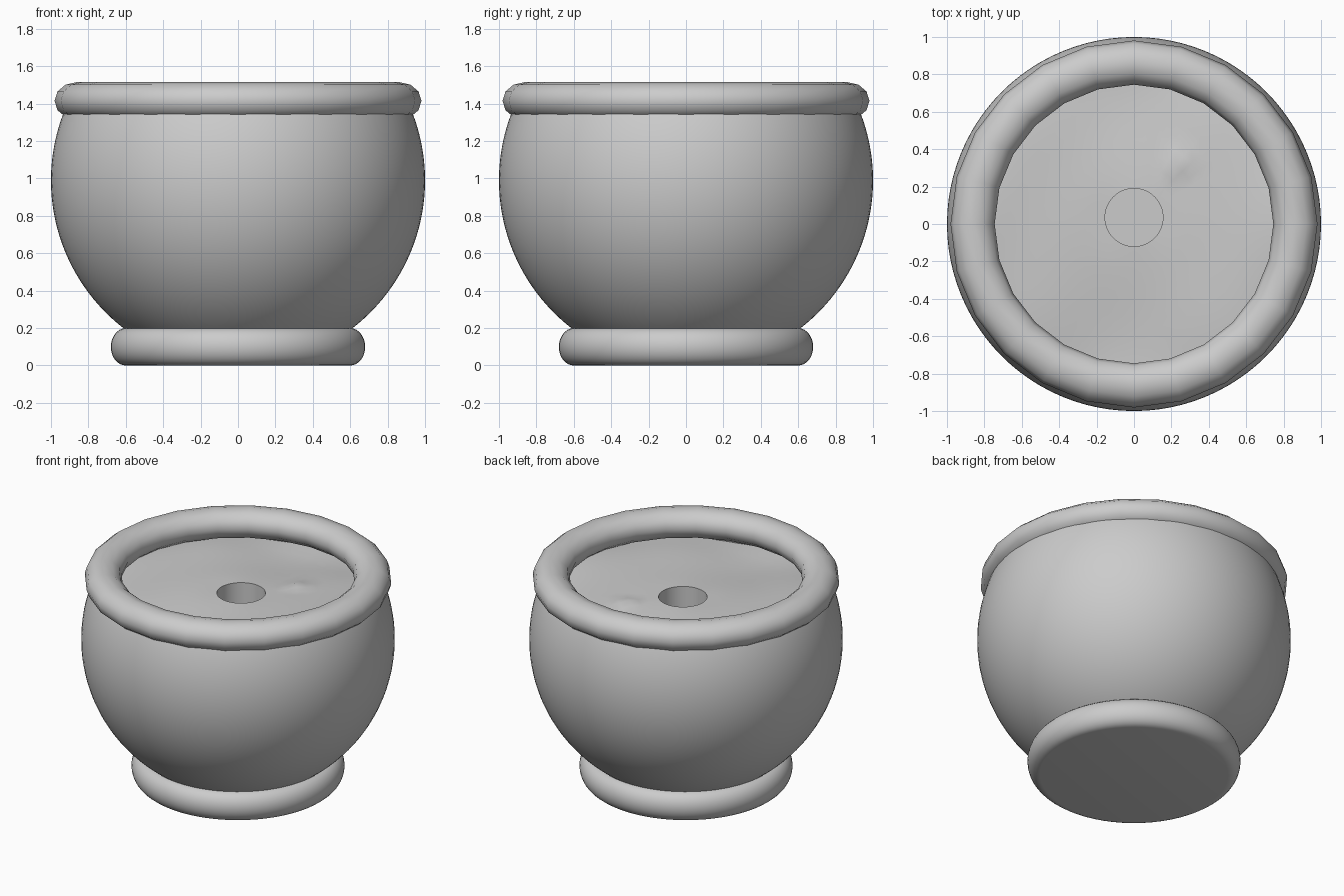
import bpy
import bmesh
import math

cube = bpy.data.objects.get("Cube")
if cube:
    bpy.data.objects.remove(cube)

grey = bpy.data.materials.new("stone grey")
grey.use_nodes = True
colour = (0.6, 0.6, 0.6, 1)
grey.diffuse_color = colour
grey.node_tree.nodes["Principled BSDF"].inputs["Base Color"].default_value = colour


def lathe(name, profile, segments, closed=False, shape=None, angle=40):
    """Turn an (r, z) profile about z; shape can move each point."""
    bm = bmesh.new()
    rings = []
    for r, z in profile:
        if r < 1e-5:
            rings.append([bm.verts.new((0, 0, z))] * segments)
            continue
        ring = []
        for i in range(segments):
            a = math.tau * i / segments
            ring.append(bm.verts.new((r * math.cos(a), r * math.sin(a), z)))
        rings.append(ring)
    pairs = list(zip(rings, rings[1:]))
    if closed:
        pairs.append((rings[-1], rings[0]))
    for low, high in pairs:
        for i in range(segments):
            j = (i + 1) % segments
            corners = dict.fromkeys((low[i], low[j], high[j], high[i]))
            bm.faces.new(list(corners))
    if shape:
        for v in bm.verts:
            v.co = shape(v.co)
    mesh = bpy.data.meshes.new(name)
    bm.to_mesh(mesh)
    bm.free()
    mesh.materials.append(grey)
    obj = bpy.data.objects.new(name, mesh)
    bpy.context.collection.objects.link(obj)
    bpy.ops.object.select_all(action="DESELECT")
    obj.select_set(True)
    bpy.context.view_layer.objects.active = obj
    bpy.ops.object.shade_smooth_by_angle(angle=math.radians(angle))
    return obj


def arc(r, z, rx, rz, start, end, steps):
    """Points of an elliptical arc, angles in degrees."""
    points = []
    for i in range(steps + 1):
        a = math.radians(start + (end - start) * i / steps)
        points.append((r + rx * math.cos(a), z + rz * math.sin(a)))
    return points


# Foot: flat disc with a rounded edge
foot = [(0, 0)] + arc(0.6, 0.1, 0.08, 0.1, -90, 90, 14) + [(0, 0.2)]
lathe("foot", foot, 64)

# Bowl: part of a sphere with a thin wall
bowl = arc(0, 0.99, 1, 1, -53, 24, 40) + arc(0, 0.99, 0.96, 0.96, 24, -53, 40)
lathe("bowl", bowl, 96, closed=True)

# Rim: coarse rounded ring
rim = arc(0.863, 1.415, 0.118, 0.1, 0, 330, 11)
lathe("rim", rim, 24, closed=True, angle=60)


# Soil: uneven surface around an off-centre planting hole
def uneven(co):
    r = co.xy.length
    edge = max(0, min(1, (r - 0.16) / 0.6))
    if co.z > 1.2:
        co.z += edge * (0.04 * math.cos(2 * math.atan2(co.y, co.x))
                        + 0.012 * math.sin(7 * co.x + 2) * math.cos(6 * co.y))
        bump = math.hypot(co.x - 0.24, co.y - 0.3)
        co.z += 0.03 * max(0, 1 - bump / 0.1)
    co.y += 0.035 * (1 - edge)
    return co


soil = [(0, 0.6), (0.155, 0.6), (0.155, 1.3)]
soil += [(0.155 + 0.07 * i, 1.3) for i in range(1, 12)]
lathe("soil", soil, 48, shape=uneven)
